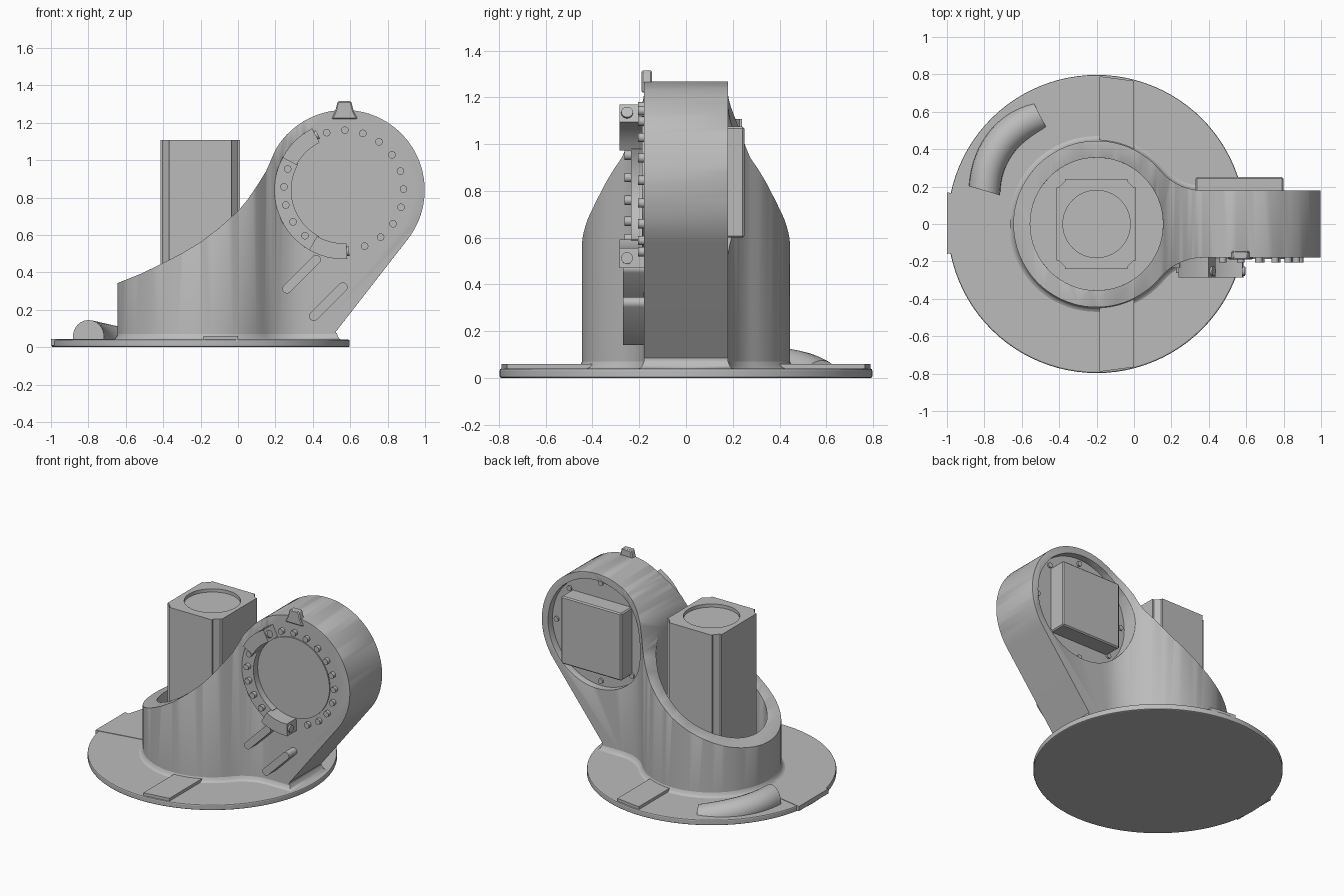
import bpy, bmesh, math
from mathutils import Vector, Matrix

if "Cube" in bpy.data.objects:
    bpy.data.objects.remove(bpy.data.objects["Cube"])

grey = bpy.data.materials.new("plain grey")
grey.diffuse_color = (0.5, 0.5, 0.5, 1)
grey.use_nodes = True
grey.node_tree.nodes["Principled BSDF"].inputs["Base Color"].default_value = grey.diffuse_color
CX, HX, HZ = -0.2, 0.57, 0.84      # tower axis x, arm hub centre x and z
rad = math.radians


def finish(name, bm, smooth=True):
    bmesh.ops.recalc_face_normals(bm, faces=bm.faces)
    me = bpy.data.meshes.new(name)
    bm.to_mesh(me)
    bm.free()
    ob = bpy.data.objects.new(name, me)
    bpy.context.collection.objects.link(ob)
    me.materials.append(grey)
    if smooth:
        shade(ob)
    return ob


def shade(ob):
    bpy.ops.object.select_all(action='DESELECT')
    ob.select_set(True)
    bpy.context.view_layer.objects.active = ob
    bpy.ops.object.shade_smooth_by_angle(angle=rad(35))


def prism(name, pts, a, b, axis='z', smooth=True):
    """Extrude a 2D outline from a to b: (x, y) along z, or (x, z) along y."""
    bm = bmesh.new()
    put = (lambda p, t: (p[0], p[1], t)) if axis == 'z' else (lambda p, t: (p[0], t, p[1]))
    lo = [bm.verts.new(put(p, a)) for p in pts]
    hi = [bm.verts.new(put(p, b)) for p in pts]
    bm.faces.new(lo)
    bm.faces.new(hi)
    for i in range(len(pts)):
        j = (i + 1) % len(pts)
        bm.faces.new((lo[i], lo[j], hi[j], hi[i]))
    return finish(name, bm, smooth)


def arc(cx, cy, r, a0, a1, n):
    return [(cx + r * math.cos(rad(a0 + (a1 - a0) * i / n)),
             cy + r * math.sin(rad(a0 + (a1 - a0) * i / n))) for i in range(n + 1)]


def circle(cx, cy, r, n=64):
    return arc(cx, cy, r, 0, 360, n)[:-1]


def box(x0, x1, y0, y1):
    return [(x0, y0), (x1, y0), (x1, y1), (x0, y1)]


def apply_mods(ob):
    dg = bpy.context.evaluated_depsgraph_get()
    me = bpy.data.meshes.new_from_object(ob.evaluated_get(dg))
    ob.modifiers.clear()
    ob.data = me


def boolean(ob, cutter, op='DIFFERENCE'):
    m = ob.modifiers.new("cut", 'BOOLEAN')
    m.operation, m.object, m.solver = op, cutter, 'EXACT'
    apply_mods(ob)
    bpy.data.objects.remove(cutter)


def bevel(ob, width, segments=2):
    m = ob.modifiers.new("round", 'BEVEL')
    m.width, m.segments, m.limit_method, m.angle_limit = width, segments, 'ANGLE', rad(40)
    apply_mods(ob)
    shade(ob)


# --- base disc, raised strips and cable wedge
bevel(prism("base_disc", circle(CX, 0, 0.797, 96), 0, 0.04), 0.008)
for s, n in ((-1, "front"), (1, "back")):
    prism(n + "_strip", [(-0.185, s * 0.44), (0, s * 0.40), (0, s * 0.765), (-0.185, s * 0.79)],
          0.03, 0.06, smooth=False)
prism("side_wedge", [(-1.0, 0.17), (-0.66, 0.1), (-0.66, -0.1), (-1.0, -0.16)], 0.01, 0.043, smooth=False)

# --- body: plan outline of tower, fillets and arm, trimmed by the side outline
half = [(1.1, 0.18)] + arc(0.37, 0.48, 0.30, 270, 220, 12) + arc(CX, 0, 0.445, 40, 180, 36)[1:]
plan = half + [(x, -y) for x, y in reversed(half[:-1])]
body = prism("body", plan, 0.03, 1.5)
side = (arc(HX, HZ, 0.428, -38, 150, 56)
        + [(0.15, 0.94), (0.1, 0.86), (0.05, 0.787), (0, 0.728), (-0.1, 0.638), (-0.2, 0.562),
           (-0.3, 0.502), (-0.4, 0.45), (-0.52, 0.392), (-0.68, 0.328), (-0.68, 0), (0.525, 0), (0.525, 0.085)])
boolean(body, prism("side_trim", side, -0.8, 0.8, 'y'), 'INTERSECT')
boolean(body, prism("bore", circle(CX, 0, 0.355), 0.045, 1.6))
boolean(body, prism("rear_recess", circle(HX, HZ, 0.38), 0.13, 0.6, 'y'))
boolean(body, prism("front_recess", circle(0.565, HZ, 0.37), -0.6, -0.18, 'y'))
bevel(body, 0.012)

# --- concave skirt where the body meets the base
def skirt_outline(d):
    h = ([(0.53 + d, 0), (0.53 + d, 0.18 + d)] + arc(0.37, 0.48, 0.30 - d, 270, 220, 12)
         + arc(CX, 0, 0.445 + d, 40, 180, 36)[1:])
    return h + [(x, -y) for x, y in reversed(h[1:-1])]


bm = bmesh.new()
rings = [[bm.verts.new((x, y, z)) for x, y in skirt_outline(d)]
         for d, z in ((0.03, 0.038), (0.014, 0.044), (0.006, 0.054), (-0.002, 0.075))]
for a, b in zip(rings, rings[1:]):
    for i in range(len(a)):
        j = (i + 1) % len(a)
        bm.faces.new((a[i], a[j], b[j], b[i]))
finish("skirt", bm)

# --- upright motor in the tower, with notched corners and a round recess on top
x0, x1, w, c = -0.415, 0.01, 0.24, 0.045
corner = [(x1, w - c), (x1 - 0.012, w - c), (x1 - c, w - 0.012), (x1 - c, w)]
right = [(x, -y) for x, y in reversed(corner)] + corner
motor = prism("upright_motor", right + [(x0 + x1 - x, y) for x, y in reversed(right)], 0.04, 1.108, smooth=False)
boolean(motor, prism("motor_recess", circle(CX, 0, 0.18), 1.085, 1.3))
shade(motor)

# --- rear motor plate and hub bolts
bevel(prism("rear_motor", box(0.33, 0.80, 0.6, 1.075), 0.10, 0.25, 'y', False), 0.008, 1)
for i in range(8):
    a = rad(45 * i)
    prism("rear_bolt", circle(HX + 0.345 * math.cos(a), HZ + 0.345 * math.sin(a), 0.018, 12), 0.12, 0.142, 'y')


# --- front hub: cover disc, stepped clamp ring, bolts
def sector(name, a0, a1, r0, r1, y):
    n = max(4, int((a1 - a0) / 5))
    return prism(name, arc(0.565, HZ, r0, a0, a1, n) + arc(0.565, HZ, r1, a1, a0, n), -0.15, y, 'y')


prism("cover_disc", circle(0.565, HZ, 0.28), -0.15, -0.188, 'y')
sector("clamp_ring", 150, 242, 0.28, 0.37, -0.235)
sector("upper_clamp", 117, 152, 0.285, 0.37, -0.285)
sector("lower_clamp", 240, 273, 0.285, 0.37, -0.285)
for i in range(21):
    deg = -69.5 + 17.6 * i
    if 112 < deg < 156 or 240 < deg < 275 or deg > 275:
        continue
    y = -0.235 if deg > 150 else -0.178
    a = rad(deg)
    bx, bz = 0.565 + 0.32 * math.cos(a), HZ + 0.32 * math.sin(a)
    prism("hub_bolt", circle(bx, bz, 0.02, 16), y + 0.01, y - 0.027, 'y')

# --- clamp end screws
for name, deg, turn in (("upper_screw", 117, -1), ("lower_screw", 273, 1)):
    a = rad(deg)
    p = Vector((0.565 + 0.328 * math.cos(a), -0.252, HZ + 0.328 * math.sin(a)))
    d = Vector((-turn * math.sin(a), 0, turn * math.cos(a)))
    bm = bmesh.new()
    bmesh.ops.create_cone(bm, cap_ends=True, segments=16, radius1=0.025, radius2=0.025, depth=0.024,
                          matrix=Matrix.Translation(p) @ d.to_track_quat('Z', 'Y').to_matrix().to_4x4())
    finish(name, bm)

# --- two slanted rounded bars low on the arm
for name, x, z in (("upper_bar", 0.34, 0.39), ("lower_bar", 0.483, 0.243)):
    h = 0.078
    prism(name, arc(x + h, z + h, 0.025, -45, 135, 8) + arc(x - h, z - h, 0.025, 135, 315, 8), -0.15, -0.27, 'y')

# --- top pointer tab
bevel(prism("top_tab", [(0.5, 1.22), (0.64, 1.22), (0.618, 1.262), (0.605, 1.315), (0.533, 1.315), (0.52, 1.262)],
            -0.19, -0.145, 'y'), 0.006, 1)

# --- curved cable tube sinking into the base
bm = bmesh.new()
rings, N = [], 24
for i in range(15):
    t = i / 14
    a = rad(163.5 - 46 * t)
    R = 0.625 + 0.03 * math.sin(math.pi * t) + 0.03 * t
    z, r = 0.058 - 0.07 * t ** 2, 0.087
    rings.append([bm.verts.new((CX + (R + r * math.cos(u)) * math.cos(a), (R + r * math.cos(u)) * math.sin(a),
                                max(0.012, z + r * math.sin(u))))
                  for u in (math.tau * k / N for k in range(N))])
for a, b in zip(rings, rings[1:]):
    for k in range(N):
        bm.faces.new((a[k], a[(k + 1) % N], b[(k + 1) % N], b[k]))
bm.faces.new(rings[0])
bm.faces.new(rings[-1])
finish("cable_tube", bm)
